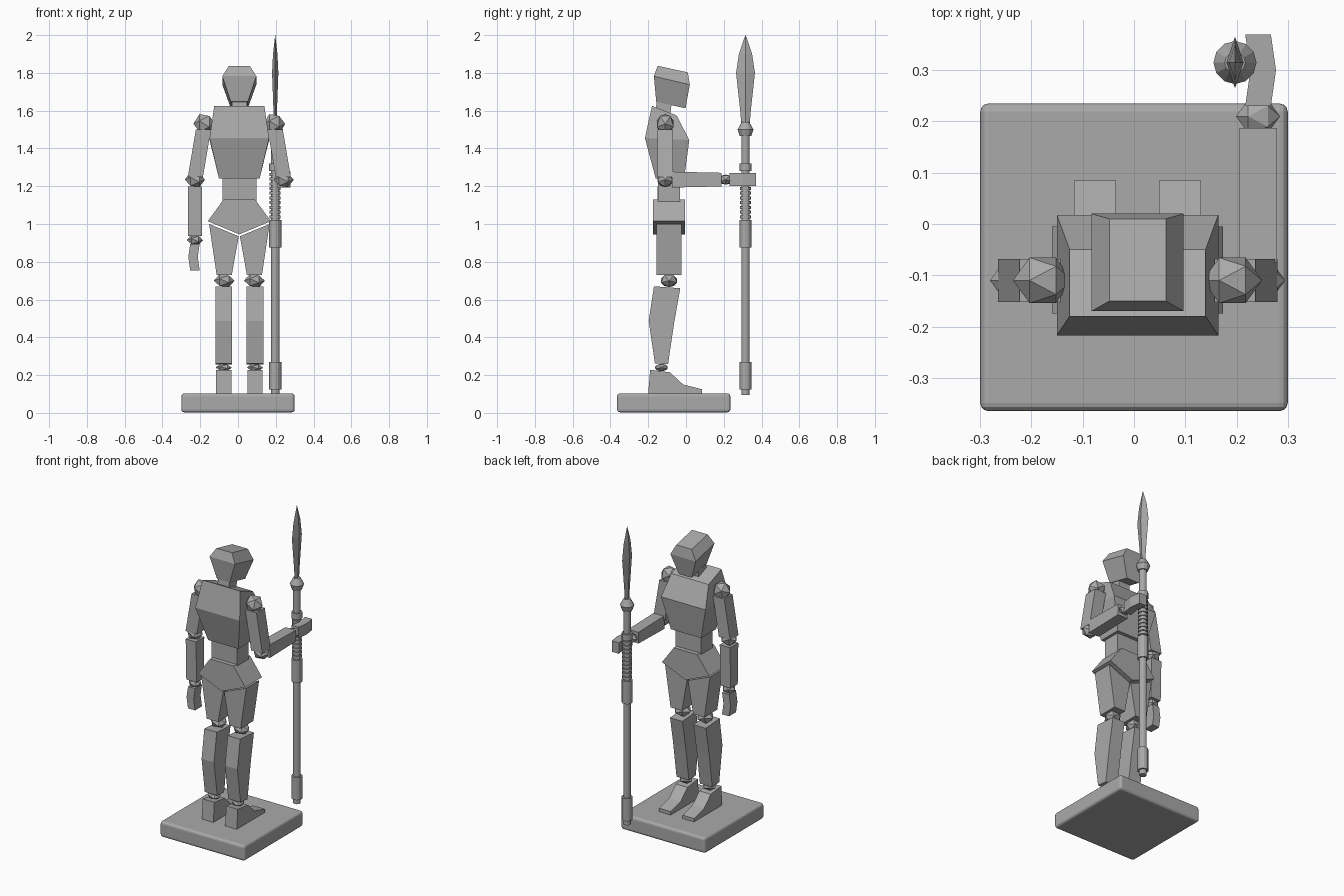
import bpy, bmesh, math
from mathutils import Matrix, Vector

cube = bpy.data.objects.get("Cube")
if cube:
    bpy.data.objects.remove(cube)

grey = bpy.data.materials.new("plain grey")
grey.use_nodes = True
grey.diffuse_color = (.4, .4, .4, 1)
grey.node_tree.nodes["Principled BSDF"].inputs["Base Color"].default_value = grey.diffuse_color

SIDEWAYS = Vector((1, 0, 0))
BODY_X = .007        # centre line of the figure
ARM_Y = -.11         # depth of the arm joints
THIGH_Y = -.09       # depth of the hips and thighs


def finish(name, bm):
    bmesh.ops.recalc_face_normals(bm, faces=bm.faces)
    mesh = bpy.data.meshes.new(name)
    bm.to_mesh(mesh)
    bm.free()
    mesh.materials.append(grey)
    part = bpy.data.objects.new(name, mesh)
    bpy.context.collection.objects.link(part)
    return part


def skin(name, loops):
    """Join matching loops of points into a closed solid."""
    bm = bmesh.new()
    rings = [[bm.verts.new(point) for point in loop] for loop in loops]
    for lower, upper in zip(rings, rings[1:]):
        for i in range(len(lower)):
            bm.faces.new((lower[i - 1], lower[i], upper[i], upper[i - 1]))
    bm.faces.new(rings[0])
    bm.faces.new(rings[-1])
    return finish(name, bm)


def rectangle(centre, across, along):
    """Corners of a rectangle given by its two half-side vectors."""
    return [centre - across - along, centre + across - along,
            centre + across + along, centre - across + along]


def section(z, y, width, depth, drop=0):
    """Cross-section of the trunk; drop lowers its front edge."""
    return rectangle(Vector((BODY_X, y, z)), SIDEWAYS * width / 2,
                     Vector((0, depth, -drop)) / 2)


def limb(name, start, end, width, depths, bow=(0, 0, 0)):
    """Three-ring box from start to end, its middle pushed aside by bow."""
    along = (end - start).cross(SIDEWAYS).normalized()
    centres = (start, (start + end) / 2 + Vector(bow), end)
    skin(name, [rectangle(centre, SIDEWAYS * width / 2, along * depth / 2)
                for centre, depth in zip(centres, depths)])


def prism(name, outline, y, depth):
    """Outline in x and z, extruded along y."""
    skin(name, [[(x, y + shift, z) for x, z in outline] for shift in (-depth / 2, depth / 2)])


def joint(name, centre, radius, flat=1):
    """Faceted ball with a vertex pointing sideways, flattened along the limb."""
    bm = bmesh.new()
    bmesh.ops.create_icosphere(bm, subdivisions=1, radius=radius)
    bm.transform(Matrix.Translation(centre) @ Matrix.Diagonal((1, .9, flat, 1))
                 @ Matrix.Rotation(math.pi / 2, 4, "Y"))
    finish(name, bm)


# Plinth
bm = bmesh.new()
bmesh.ops.create_cube(bm, size=1)
bm.transform(Matrix.Translation((0, -.065, .053)) @ Matrix.Diagonal((.6, .6, .1, 1)))
bevel = finish("plinth", bm).modifiers.new("rounded edges", "BEVEL")
bevel.width = .016
bevel.segments = 3

# Head, neck and trunk
skin("head", [
    section(z=1.63, y=-.08, width=.09, depth=.155, drop=.035),
    section(z=1.76, y=-.075, width=.18, depth=.19, drop=.045),
    section(z=1.82, y=-.07, width=.11, depth=.16, drop=.035)])
skin("neck", [
    section(z=1.52, y=-.13, width=.08, depth=.08),
    section(z=1.65, y=-.115, width=.08, depth=.08)])
skin("chest", [
    section(z=1.24, y=-.085, width=.215, depth=.15),
    section(z=1.45, y=-.1, width=.315, depth=.235, drop=.01),
    section(z=1.6, y=-.115, width=.265, depth=.13, drop=.05)])
skin("waist", [section(z=z, y=THIGH_Y, width=.18, depth=.115) for z in (1.1, 1.26)])
prism("pelvis", [
    (BODY_X + .083, 1.13), (BODY_X + .167, 1.015), (BODY_X, .945),
    (BODY_X - .167, 1.015), (BODY_X - .083, 1.13)], THIGH_Y, depth=.17)

# Legs
for side, sign in (("right", -1), ("left", 1)):
    def out(distance):
        return BODY_X + sign * distance

    knee = Vector((out(.08), THIGH_Y, .7))
    ankle = Vector((out(.083), -.13, .24))
    prism(side + "_thigh", [(out(.003), .935), (out(.16), 1), (out(.12), .73), (out(.04), .73)],
          THIGH_Y, depth=.13)
    joint(side + "_knee", knee, .055, flat=.7)
    limb(side + "_shin", Vector((ankle.x, -.1, .665)), Vector((ankle.x, ankle.y, .26)),
         width=.088, depths=(.14, .135, .07), bow=(0, -.015, .02))
    joint(side + "_ankle", ankle, .043, flat=.5)
    sole, instep, toe = .1, .15, .085
    profile = [(-.2, sole), (-.19, .228), (-.085, .215), (-.015, instep), (toe, .125), (toe, sole)]
    skin(side + "_foot", [[(ankle.x + shift, y, z) for y, z in profile] for shift in (-.041, .041)])


def arm(side, sign, lower_direction):
    """Shoulder to hand, with the lower arm pointing the given way."""
    shoulder = Vector((BODY_X + sign * .185, ARM_Y, 1.53))
    elbow = Vector((BODY_X + sign * .235, ARM_Y, 1.235))
    wrist = elbow + lower_direction * .32
    joint(side + "_shoulder", shoulder, .058)
    limb(side + "_upper_arm", shoulder.lerp(elbow, .1), elbow.lerp(shoulder, .05),
         width=.08, depths=(.084,) * 3)
    joint(side + "_elbow", elbow, .053, flat=.85)
    limb(side + "_forearm", elbow.lerp(wrist, .11), wrist.lerp(elbow, .07),
         width=.073, depths=(.084, .078, .072))
    joint(side + "_wrist", wrist, .043, flat=.7)
    limb(side + "_hand", wrist + lower_direction * .02, wrist + lower_direction * .16,
         width=.05, depths=(.07,) * 3, bow=(sign * .01, 0, 0))


# One arm hangs, the other reaches forward beside the spear
arm("right", -1, Vector((0, 0, -1)))
arm("left", 1, Vector((0, 1, 0)))

# Spear
SPEAR = Vector((.197, .315, 0))


def tube(name, low, high, radius, top_radius=None):
    bm = bmesh.new()
    bmesh.ops.create_cone(bm, cap_ends=True, segments=12, radius1=radius,
                          radius2=top_radius or radius, depth=high - low)
    bm.transform(Matrix.Translation(SPEAR + Vector((0, 0, (low + high) / 2))))
    finish(name, bm)


tube("spear_shaft", .095, 1.5, .022)
for name, low, high in (("foot", .125, .27), ("middle", .875, 1.02), ("upper", 1.28, 1.32)):
    tube("spear_" + name + "_collar", low, high, .032)
for ridge in range(10):
    base = 1.03 + ridge * .025
    tube("spear_grip_ridge", base, base + .016, .029)
tube("spear_socket", 1.465, 1.5, .03, top_radius=.042)
tube("spear_socket_rim", 1.5, 1.54, .042, top_radius=.02)

# Leaf-shaped blade with a diamond section
blade = [(1.5, .02), (1.6, .028), (1.8, .05), (1.9, .035), (2, .001)]
skin("spear_blade", [
    [SPEAR + Vector((x, y, z)) for x, y in ((w / 3, 0), (0, w), (-w / 3, 0), (0, -w))]
    for z, w in blade])
